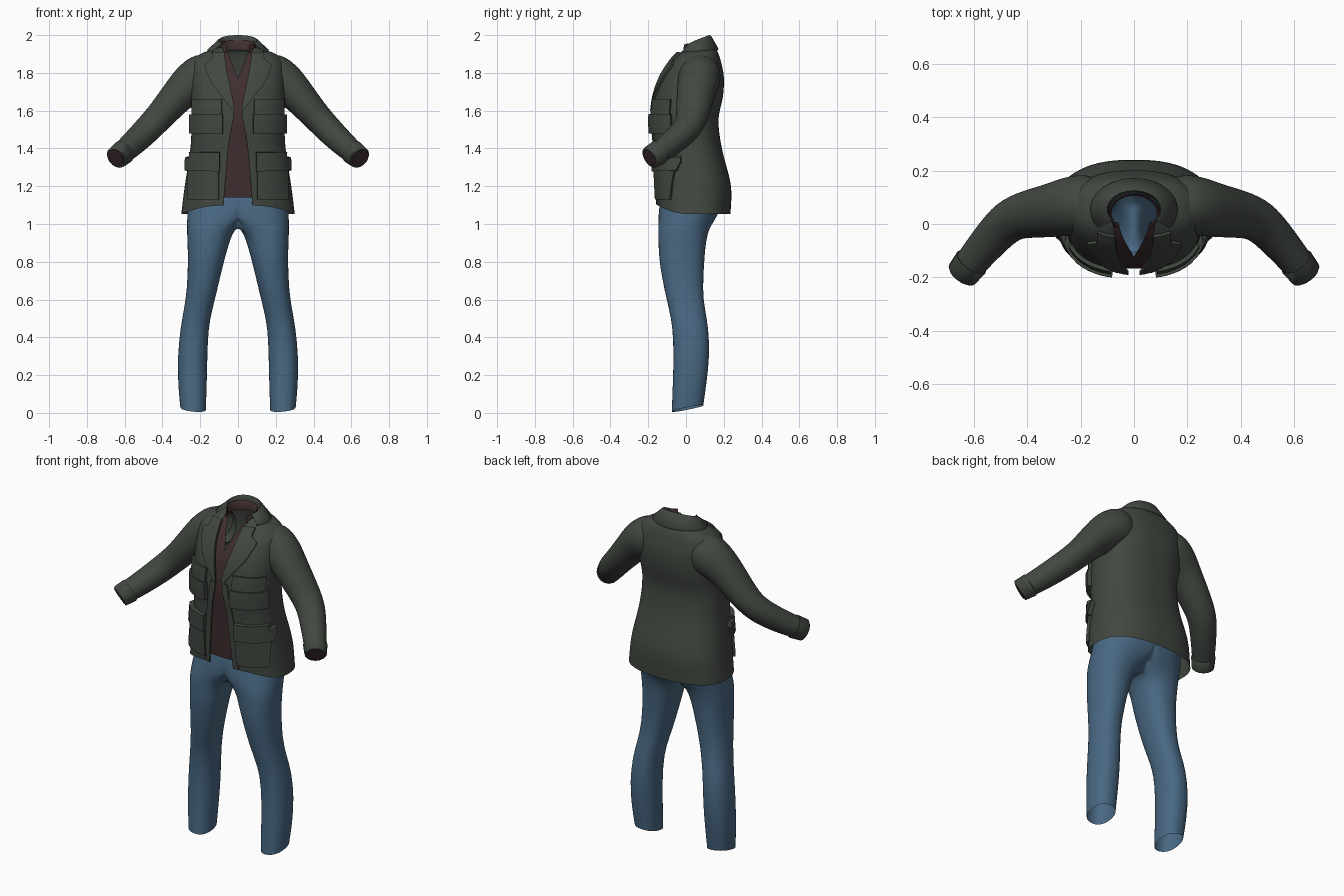
import bpy, bmesh, math
from math import sin, cos, pi
from mathutils import Vector

if "Cube" in bpy.data.objects:
    bpy.data.objects.remove(bpy.data.objects["Cube"])


def material(name, rgb):
    m = bpy.data.materials.new(name)
    m.use_nodes = True
    m.diffuse_color = (*rgb, 1)
    bsdf = m.node_tree.nodes["Principled BSDF"]
    bsdf.inputs["Base Color"].default_value = (*rgb, 1)
    bsdf.inputs["Roughness"].default_value = 0.9
    return m


GREEN = material("dark olive cloth", (0.054, 0.064, 0.052))
MAROON = material("dark maroon cloth", (0.052, 0.027, 0.029))
DENIM = material("blue denim", (0.066, 0.139, 0.225))


def build(name, rows, mat, closed=False, skip_centre=False, subsurf=0, angle=40):
    """Skin a grid of points, mirror it across x and shade it."""
    bm = bmesh.new()
    grid = [[bm.verts.new(p) for p in row] for row in rows]
    for a, b in zip(grid, grid[1:]):
        n = len(a)
        for i in range(n if closed else n - 1):
            j = (i + 1) % n
            quad = (a[i], a[j], b[j], b[i])
            if skip_centre and all(abs(v.co.x) < 1e-5 for v in quad):
                continue
            bm.faces.new(quad)
    bmesh.ops.delete(bm, geom=[v for v in bm.verts if not v.link_faces], context='VERTS')
    bmesh.ops.remove_doubles(bm, verts=bm.verts[:], dist=1e-5)
    bmesh.ops.recalc_face_normals(bm, faces=bm.faces[:])
    mesh = bpy.data.meshes.new(name)
    bm.to_mesh(mesh)
    bm.free()
    mesh.materials.append(mat)
    ob = bpy.data.objects.new(name, mesh)
    bpy.context.collection.objects.link(ob)
    bpy.ops.object.select_all(action='DESELECT')
    ob.select_set(True)
    bpy.context.view_layer.objects.active = ob
    bpy.ops.object.shade_smooth_by_angle(angle=math.radians(angle))
    ob.modifiers.new("Mirror", 'MIRROR').merge_threshold = 0.0005
    if subsurf:
        ob.modifiers.new("Subdivision", 'SUBSURF').levels = subsurf
        ob.modifiers["Subdivision"].render_levels = subsurf
    return ob


def at(table, z):
    """Smooth interpolation of a table whose rows begin with a height."""
    z = min(max(z, table[0][0]), table[-1][0])
    i = max(k for k in range(len(table) - 1) if table[k][0] <= z)
    a, b = table[i], table[i + 1]
    h = b[0] - a[0]
    s = (z - a[0]) / h
    p, q = table[max(i - 1, 0)], table[min(i + 2, len(table) - 1)]
    out = []
    for k in range(1, len(a)):
        m0 = (b[k] - p[k]) / (b[0] - p[0]) * h
        m1 = (q[k] - a[k]) / (q[0] - a[0]) * h
        out.append((2*s**3 - 3*s*s + 1) * a[k] + (s**3 - 2*s*s + s) * m0
                   + (3*s*s - 2*s**3) * b[k] + (s**3 - s*s) * m1)
    return out


# Torso shape: height, half width, front y, back y
TORSO = [(1.04, .302, -.15, .235), (1.2, .282, -.16, .238), (1.4, .252, -.17, .19),
         (1.55, .246, -.18, .172), (1.68, .25, -.165, .196), (1.78, .25, -.13, .2),
         (1.86, .238, -.08, .185), (1.9, .2, -.045, .172), (1.92, .15, -.02, .16),
         (1.935, .1, 0, .125)]
# Half width of the front opening by height
GAP = [(1.04, .08), (1.25, .065), (1.45, .045), (1.6, .02), (1.7, .036),
       (1.8, .058), (1.9, .072), (1.935, .08)]
POWER = 2.5


def torso_point(t, z):
    w, yf, yb = at(TORSO, z)
    c = cos(t)
    y = (yf + yb) / 2 - (yb - yf) / 2 * math.copysign(abs(c) ** (2 / POWER), c)
    return Vector((w * max(sin(t), 0) ** (2 / POWER), y, z))


def angle_of(x, z):
    ratio = min(max(x, 0) / at(TORSO, z)[0], .99)
    return math.asin(ratio ** (POWER / 2))


def chest(x, z, off):
    """Point on the front of the torso, pushed out along its normal."""
    e = .004
    p = torso_point(angle_of(x, z), z)
    dx = torso_point(angle_of(x + e, z), z) - torso_point(angle_of(x - e, z), z)
    dz = torso_point(angle_of(x, z + e), z + e) - torso_point(angle_of(x, z - e), z - e)
    n = dx.cross(dz)
    return p + n.normalized() * off if n.length > 1e-9 else p


def patch(name, mat, z0, z1, inner, outer, off, rows=10, cols=8, rim=True):
    """Cloth piece lying on the chest between two edge functions of height."""
    def steps(n):
        s = [(k / n, 1) for k in range(n + 1)]
        return [(0, 0)] + s + [(1, 0)] if rim else s
    grid = []
    for v, fv in steps(rows):
        z = z0 + (z1 - z0) * v
        a, b = inner(z), outer(z)
        grid.append([chest(a + (b - a) * u, z, off * fu * fv) for u, fu in steps(cols)])
    return build(name, grid, mat)


# Jacket body, open at the front, with a dipping back hem
rows, cols = 36, 32
body = []
for r in range(rows + 1):
    v = 1 - (1 - r / rows) ** 1.6
    ring = []
    for c in range(cols + 1):
        u = c / cols
        dip = min(u / .45, 1)
        hem = 1.098 - .045 * dip * dip * (3 - 2 * dip)
        z = hem + (1.935 - hem) * v
        t0 = angle_of(at(GAP, z)[0], z)
        ring.append(torso_point(t0 + (pi - t0) * u, z))
    body.append(ring)
build("jacket_body", body, GREEN, angle=60)

# Lapels and front edge bands
LAPEL = [(1.6, .03), (1.68, .09), (1.74, .135), (1.83, .172), (1.845, .168),
         (1.86, .14), (1.9, .135)]
gap = lambda z: at(GAP, z)[0]
patch("lapels", GREEN, 1.6, 1.9, gap, lambda z: at(LAPEL, z)[0], .013, rows=24)
patch("front_bands", GREEN, 1.1, 1.6, gap, lambda z: gap(z) + .035, .006, rows=14, cols=3)

# Chest and hip pockets with flaps
for label, x0, x1, top, bottom in (("chest", .085, .232, 1.66, 1.49),
                                   ("hip", .1, .255, 1.35, 1.13)):
    edge_in, edge_out = (lambda z, x=x0: x), (lambda z, x=x1: x)
    flap_top = top - .08 if label == "chest" else top + .03
    patch(label + "_pockets", GREEN, bottom, top, edge_in, edge_out, .015)
    patch(label + "_pocket_flaps", GREEN, flap_top - .1, flap_top,
          lambda z, x=x0: x - .006, lambda z, x=x1: x + .004, .025)

# Shirt front with a V neck
patch("shirt_front", MAROON, 1.14, 1.93, lambda z: max(0, (z - 1.78) * .4),
      lambda z: min(.15, at(TORSO, z)[0] * .85), -.013, rows=30, rim=False)


def collar(name, mat, start, rails):
    """Rails: half width, front y, back y, front z, back z."""
    grid = []
    for w, yf, yb, zf, zb in rails:
        row = []
        for k in range(21):
            u = k / 20
            t = start + (pi - start) * u
            row.append((w * sin(t), (yf + yb) / 2 - (yb - yf) / 2 * cos(t),
                        zf + (zb - zf) * sin(u * pi / 2)))
        grid.append(row)
    build(name, grid, mat, angle=70)


collar("jacket_collar", GREEN, 0.95,
       [(.094, -.01, .118, 1.915, 1.925), (.096, -.012, .118, 1.945, 1.985),
        (.1, -.015, .125, 1.955, 2.0), (.108, -.025, .134, 1.952, 1.994),
        (.163, -.065, .172, 1.918, 1.928), (.161, -.06, .168, 1.908, 1.918)])
collar("shirt_collar", MAROON, 0.75,
       [(.088, -.03, .108, 1.89, 1.92), (.084, -.025, .106, 1.945, 1.968),
        (.09, -.03, .112, 1.95, 1.972), (.096, -.035, .116, 1.9, 1.93)])


def tube(name, path, mat, segs=16, subsurf=1):
    """Path: x, y, z, upright radius, sideways radius."""
    pts = [Vector(p[:3]) for p in path]
    rings = []
    for i, p in enumerate(pts):
        d = (pts[min(i + 1, len(pts) - 1)] - pts[max(i - 1, 0)]).normalized()
        side = d.cross(Vector((0, 0, 1))).normalized()
        up = side.cross(d)
        ra, rb = path[i][3:]
        rings.append([p + up * ra * cos(k * 2 * pi / segs) + side * rb * sin(k * 2 * pi / segs)
                      for k in range(segs)])
    build(name, rings, mat, closed=True, subsurf=subsurf, angle=60)


# Sleeves bending forward at the elbow
tube("sleeves", [(.12, .08, 1.8, .085, .085), (.175, .075, 1.795, .125, .118),
                 (.25, .065, 1.75, .112, .112), (.31, .05, 1.69, .094, .102),
                 (.4, .037, 1.585, .08, .092), (.47, .015, 1.51, .075, .082),
                 (.53, -.05, 1.45, .07, .073), (.59, -.12, 1.395, .064, .065),
                 (.64, -.185, 1.355, .057, .058)], GREEN, subsurf=2)

# Cuff bands that turn in, and the shirt cuffs inside them
tube("cuff_bands", [(.606, -.14, 1.382, .058, .058), (.608, -.143, 1.38, .066, .066),
                    (.643, -.188, 1.352, .061, .061), (.645, -.191, 1.35, .052, .052)],
     GREEN, subsurf=0)
tube("shirt_cuffs", [(.6, -.133, 1.386, .046, .046), (.638, -.182, 1.356, .046, .046),
                     (.646, -.192, 1.349, .049, .049), (.644, -.189, 1.351, .054, .054)],
     MAROON, subsurf=0)

# Jeans: height, inner x, outer x, front y, back y; inner x below zero means joined
JEANS = [(1.17, -.258, .258, -.128, .19), (1.1, -.22, .266, -.142, .19),
         (1.04, -.15, .27, -.147, .165), (.99, -.035, .271, -.147, .132),
         (.95, .03, .27, -.147, .115), (.88, .052, .267, -.146, .103),
         (.8, .075, .265, -.142, .097), (.65, .11, .27, -.115, .088),
         (.55, .135, .286, -.09, .1), (.45, .157, .305, -.07, .12),
         (.3, .162, .32, -.066, .126), (.15, .165, .318, -.07, .108),
         (.022, .17, .306, -.076, .092)]
rings = []
for z, xi, xo, yf, yb in JEANS:
    ring = []
    for k in range(28):
        a = 2 * pi * k / 28
        c, s = cos(a), sin(a)
        x = (xi + xo) / 2 + (xo - xi) / 2 * math.copysign(abs(c) ** .88, c)
        y = (yf + yb) / 2 + (yb - yf) / 2 * math.copysign(abs(s) ** .88, s)
        tilt = .2 * y + .1 * (x - .24) if z < .1 else 0
        ring.append((max(x, 0) if abs(x) > 1e-6 else 0, y, z + tilt))
    rings.append(ring)
build("jeans", rings, DENIM, closed=True, skip_centre=True, subsurf=1, angle=80)
